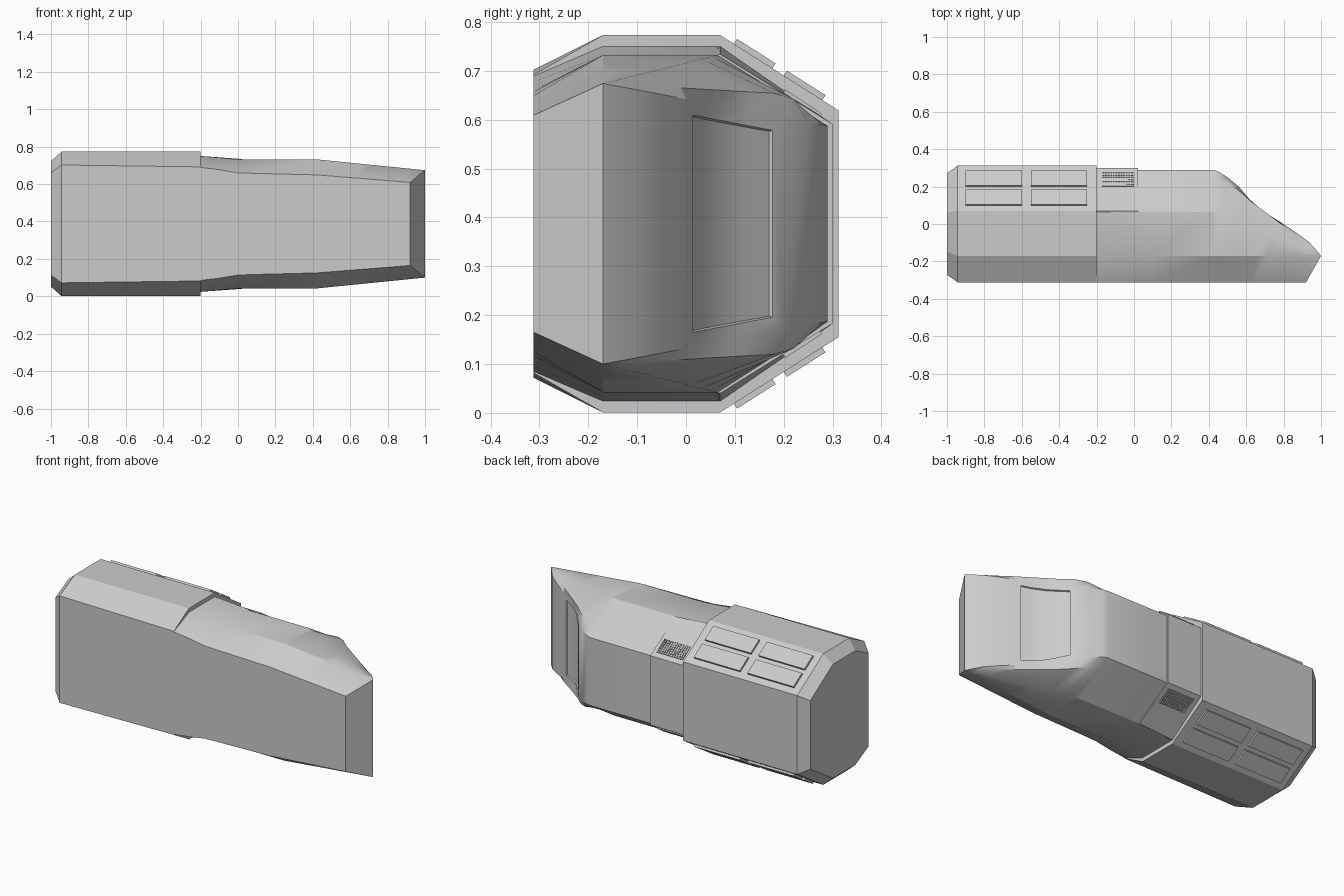
import bpy, bmesh
from mathutils import Vector

cube = bpy.data.objects.get("Cube")
if cube:
    bpy.data.objects.remove(cube, do_unlink=True)

MID = 0.387  # height of the symmetry plane


def material(name, value):
    m = bpy.data.materials.new(name)
    m.use_nodes = True
    color = (value, value, value, 1)
    m.diffuse_color = color
    m.node_tree.nodes["Principled BSDF"].inputs["Base Color"].default_value = color
    return m


GREY = material("hull grey", 0.6)


def finish(name, bm, angle=None):
    bmesh.ops.recalc_face_normals(bm, faces=bm.faces[:])
    mesh = bpy.data.meshes.new(name)
    bm.to_mesh(mesh)
    bm.free()
    ob = bpy.data.objects.new(name, mesh)
    bpy.context.collection.objects.link(ob)
    mesh.materials.append(GREY)
    if angle:
        bpy.ops.object.select_all(action="DESELECT")
        ob.select_set(True)
        bpy.context.view_layer.objects.active = ob
        bpy.ops.object.shade_smooth_by_angle(angle=angle)
    return ob


def loft(sections):
    """Skin half sections of (x, y, half width), mirrored about the mid plane."""
    bm = bmesh.new()
    rings = []
    for half in sections:
        pts = [(x, y, MID + w) for x, y, w in half]
        pts += [(x, y, MID - w) for x, y, w in reversed(half)]
        rings.append([bm.verts.new(p) for p in pts])
    n = len(rings[0])
    for a, b in zip(rings, rings[1:]):
        for i in range(n):
            j = (i + 1) % n
            bm.faces.new((a[i], a[j], b[j], b[i]))
    bm.faces.new(rings[0])
    bm.faces.new(rings[-1])
    bmesh.ops.remove_doubles(bm, verts=bm.verts[:], dist=0.0005)
    bmesh.ops.recalc_face_normals(bm, faces=bm.faces[:])
    return bm


def lerp(table, x):
    for (x0, v0), (x1, v1) in zip(table, table[1:]):
        if x <= x1:
            return v0 + (v1 - v0) * max(0, x - x0) / (x1 - x0)
    return table[-1][1]


# Rear cargo body with a chamfered back end
def rear_section(x, floor_w, s=1):
    prof = [(-0.312, floor_w), (-0.17, 0.386), (0.07, 0.386), (0.312, 0.232)]
    return [(x, y * s, w * s) for y, w in prof]


finish("rear_body", loft([rear_section(-1, 0.315, 0.87),
                          rear_section(-0.943, 0.315),
                          rear_section(-0.2, 0.305)]))

# Forward cabin: floor edge, sides, brow crease and windshield edge curves
FLOOR = [(-0.2, 0.302), (-0.1, 0.29), (0, 0.273), (0.1, 0.27), (0.42, 0.262), (1, 0.222)]
SIDE = [(-0.2, 0.363), (0, 0.345), (0.42, 0.345), (1, 0.287)]
SHOULDER = [(0.42, 0.065), (1, -0.17)]
CREASE_Y = [(0.42, 0.25), (0.53, 0.21), (0.6, 0.14), (0.8, -0.01), (0.94, -0.125), (1, -0.17)]
CREASE_W = [(0.42, 0.226), (0.53, 0.266), (1, 0.287)]
GLASS_Y = [(0.42, 0.29), (0.45, 0.281), (0.5, 0.25), (0.56, 0.2), (0.62, 0.13), (0.66, 0.085),
           (0.72, 0.042), (0.8, 0), (0.88, -0.055), (0.94, -0.1), (1, -0.17)]


def cabin_section(x):
    bottom_x = x if x < 0.42 else 0.42 + (x - 0.42) * 0.862
    side, glass = lerp(SIDE, x), lerp(GLASS_Y, x)
    return [(bottom_x, -0.312, lerp(FLOOR, x)), (x, -0.17, side),
            (x, lerp(SHOULDER, x), side),
            (x, lerp(CREASE_Y, x), lerp(CREASE_W, x)),
            (x, glass, 0.2 + 0.19 * (0.29 - glass))]


stations = [-0.2, -0.1, 0, 0.1] + [p[0] for p in GLASS_Y]
bm = loft([cabin_section(x) for x in stations])

# Recessed windshield pane
pane = []
for f in bm.faces:
    c = f.calc_center_median()
    if 0.56 < c.x < 0.8 and abs(c.z - MID) < 0.01 and c.y > -0.1:
        pane.append(f)
bmesh.ops.inset_region(bm, faces=pane, thickness=0.03, use_even_offset=True)
bmesh.ops.inset_region(bm, faces=pane, thickness=0.003, depth=-0.008)
finish("cabin", bm, 0.5)

# Collar between the cabin and the cargo body
finish("collar", loft([[(x, -0.1, 0.3), (x, 0.07, w), (x, 0.3, 0.204), (x, 0.3, 0.1)]
                       for x, w in ((-0.2, 0.363), (0.022, 0.347))]))


# Thin plates lying on a sloped roof side
def add_plate(bm, x0, x1, y0, y1, line, side, thick):
    (ya, wa), (yb, wb) = line
    slope = (wb - wa) / (yb - ya)
    normal = Vector((0, -slope, 1)).normalized()
    verts = []
    for h in (-0.004, thick):
        for x, y in ((x0, y0), (x1, y0), (x1, y1), (x0, y1)):
            p = Vector((x, y, wa + slope * (y - ya))) + normal * h
            verts.append(bm.verts.new((p.x, p.y, MID + side * p.z)))
    lo, hi = verts[:4], verts[4:]
    bm.faces.new(lo)
    bm.faces.new(hi)
    for i in range(4):
        j = (i + 1) % 4
        bm.faces.new((lo[i], lo[j], hi[j], hi[i]))


REAR_SLOPE = ((0.07, 0.386), (0.312, 0.232))
COLLAR_SLOPE = ((0.07, 0.355), (0.3, 0.204))
for side, label in ((1, "upper"), (-1, "lower")):
    # Four raised hatch panels
    bm = bmesh.new()
    for x in (-0.9, -0.55):
        for y in (0.098, 0.2):
            add_plate(bm, x, x + 0.3, y, y + 0.079, REAR_SLOPE, side, 0.012)
    finish(label + "_hatch_panels", bm)
    # Vent grille of crossed bars
    bm = bmesh.new()
    for i in range(13):
        x = -0.172 + i * 0.0138
        add_plate(bm, x, x + 0.004, 0.2, 0.275, COLLAR_SLOPE, side, 0.006)
    for i in range(7):
        y = 0.2 + i * 0.0119
        add_plate(bm, -0.172, 0, y, y + 0.0036, COLLAR_SLOPE, side, 0.005)
    finish(label + "_vent_grille", bm)
